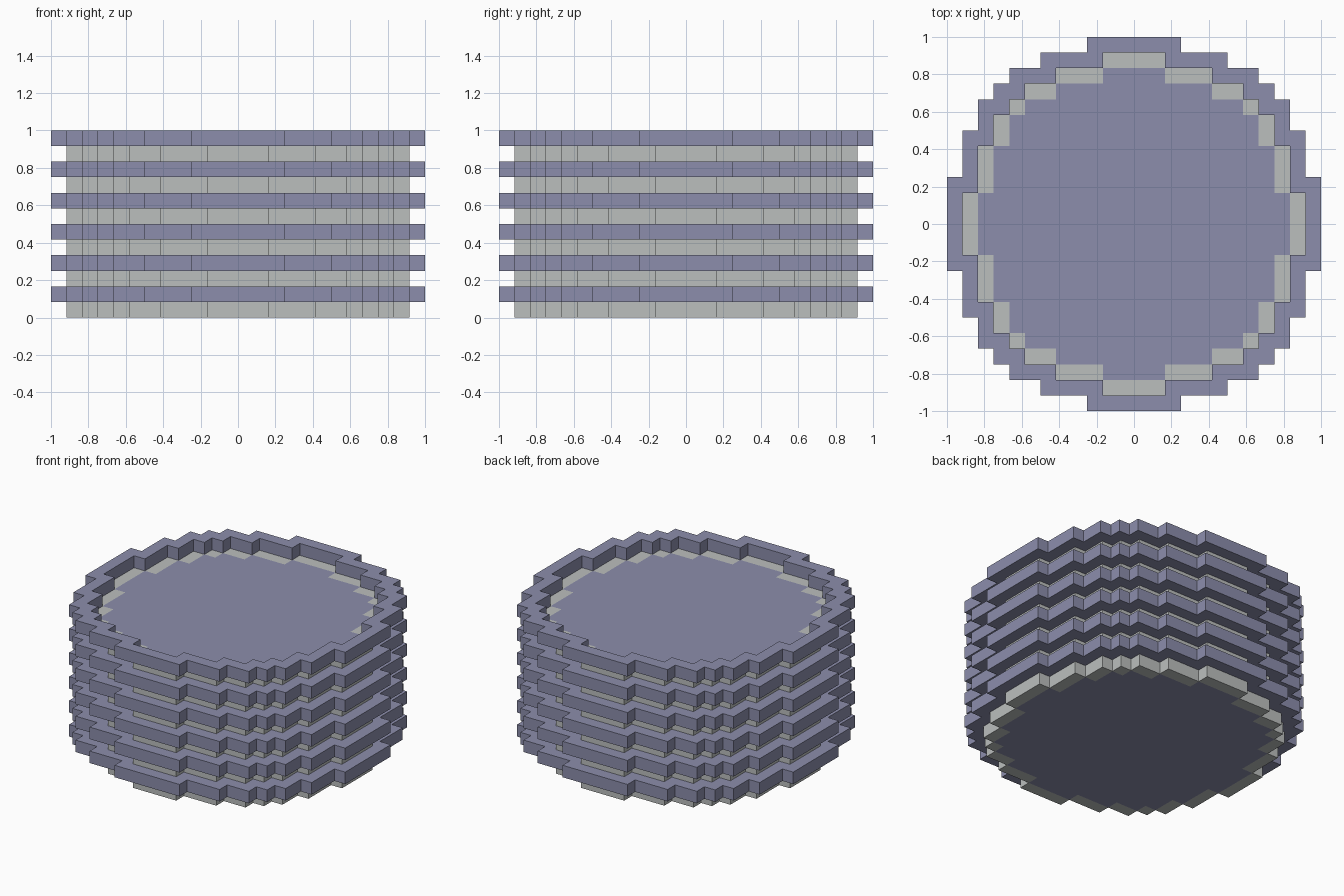
import bpy
import bmesh
from math import radians
from mathutils import Vector

cube = bpy.data.objects.get("Cube")
if cube:
    bpy.data.objects.remove(cube, do_unlink=True)

UNIT = 1 / 12  # edge of one block


def material(name, rgb):
    mat = bpy.data.materials.new(name)
    mat.use_nodes = True
    mat.diffuse_color = (*rgb, 1)
    mat.node_tree.nodes["Principled BSDF"].inputs["Base Color"].default_value = (*rgb, 1)
    return mat


LAVENDER = material("lavender_grey", (0.262, 0.270, 0.412))
PALE = material("pale_grey", (0.50, 0.522, 0.515))

# Stepped discs: half-width of each block row, from the middle outwards
RIB = [12, 12, 12, 11, 11, 11, 10, 10, 9, 8, 6, 3]
DRUM = [11, 11, 10, 10, 10, 9, 9, 8, 7, 5, 2]
CORE = [10, 10, 9, 9, 9, 8, 8, 7, 5, 2]


def cells(rows):
    """All block positions inside a stepped disc."""
    return {(x, y) for row, half in enumerate(rows)
            for y in (row, -row - 1) for x in range(-half, half)}


def slab(name, area, bottom, top, mat):
    """Extrude a set of blocks between two levels and merge flat faces."""
    bm = bmesh.new()
    corners = {}

    def corner(x, y):
        if (x, y) not in corners:
            corners[x, y] = bm.verts.new(Vector((x, y, bottom)) * UNIT)
        return corners[x, y]

    for x, y in sorted(area):
        bm.faces.new([corner(x, y), corner(x + 1, y),
                      corner(x + 1, y + 1), corner(x, y + 1)])
    result = bmesh.ops.extrude_face_region(bm, geom=bm.faces[:], use_keep_orig=True)
    raised = [g for g in result["geom"] if isinstance(g, bmesh.types.BMVert)]
    bmesh.ops.translate(bm, verts=raised, vec=(0, 0, (top - bottom) * UNIT))
    bmesh.ops.recalc_face_normals(bm, faces=bm.faces[:])
    bmesh.ops.dissolve_limit(bm, angle_limit=radians(1),
                             verts=bm.verts[:], edges=bm.edges[:])
    mesh = bpy.data.meshes.new(name)
    bm.to_mesh(mesh)
    bm.free()
    mesh.materials.append(mat)
    obj = bpy.data.objects.new(name, mesh)
    bpy.context.collection.objects.link(obj)


# Solid core and the pale wall flush around it
slab("core", cells(CORE), 0, 11, LAVENDER)
slab("drum_wall", cells(DRUM) - cells(CORE), 0, 11, PALE)

# Projecting ribs on every second level; the last one forms the raised rim
for level in range(1, 12, 2):
    name = "top_rim" if level == 11 else f"rib_{level // 2 + 1}"
    slab(name, cells(RIB) - cells(DRUM), level, level + 1, LAVENDER)
